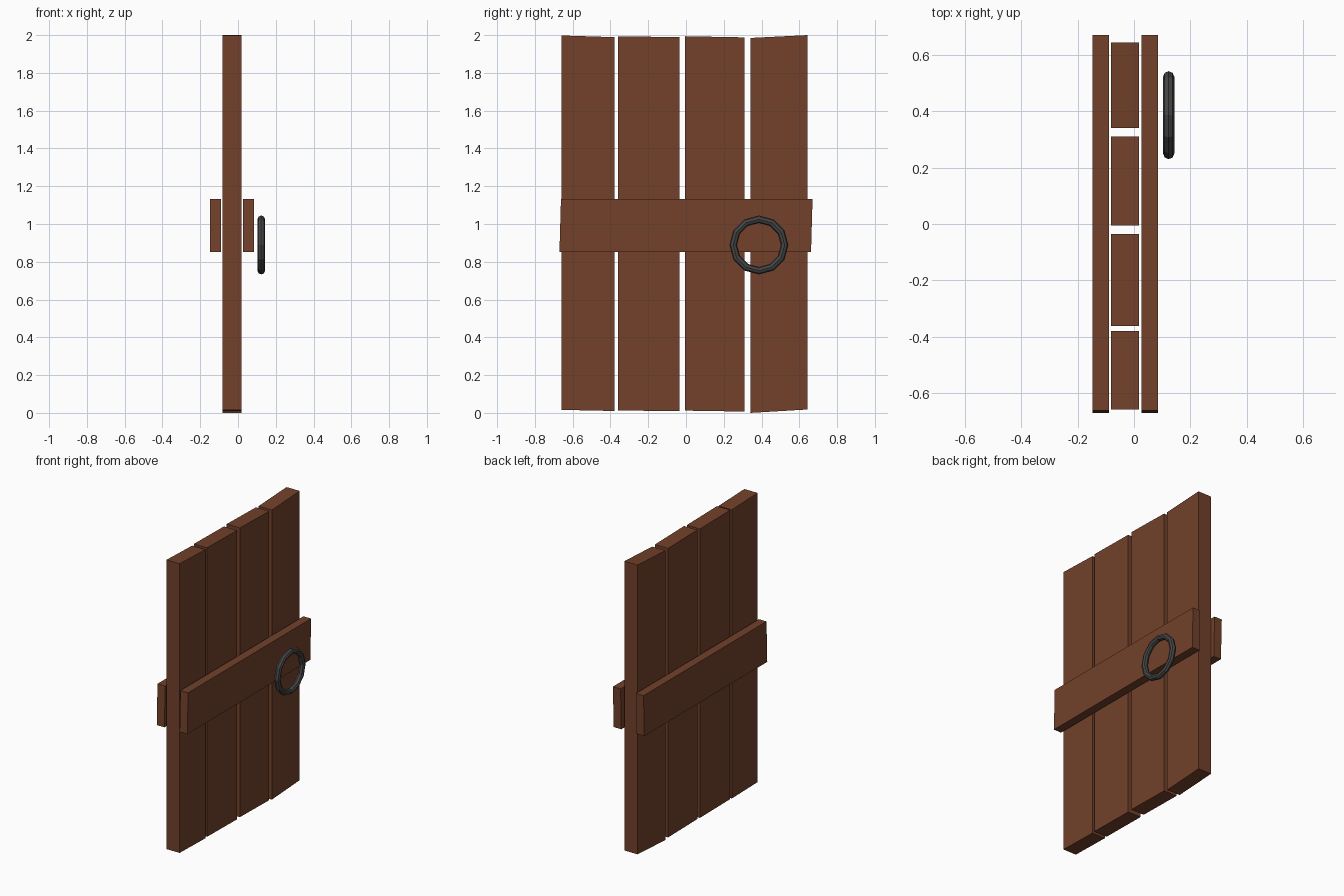
import bpy, bmesh, math

if "Cube" in bpy.data.objects:
    bpy.data.objects.remove(bpy.data.objects["Cube"])


def material(name, rgb):
    m = bpy.data.materials.new(name)
    m.diffuse_color = (*rgb, 1)
    m.use_nodes = True
    m.node_tree.nodes["Principled BSDF"].inputs["Base Color"].default_value = m.diffuse_color
    return m


wood = material("wood", (0.17, 0.053, 0.023))
iron = material("iron", (0.06, 0.06, 0.06))


def board(name, outline, x0, x1):
    """Extrude a (y, z) outline along x."""
    bm = bmesh.new()
    face = bm.faces.new([bm.verts.new((x0, y, z)) for y, z in outline])
    ext = bmesh.ops.extrude_face_region(bm, geom=[face])
    moved = [v for v in ext["geom"] if isinstance(v, bmesh.types.BMVert)]
    bmesh.ops.translate(bm, verts=moved, vec=(x1 - x0, 0, 0))
    bmesh.ops.recalc_face_normals(bm, faces=bm.faces)
    mesh = bpy.data.meshes.new(name)
    bm.to_mesh(mesh)
    bm.free()
    mesh.materials.append(wood)
    ob = bpy.data.objects.new(name, mesh)
    bpy.context.collection.objects.link(ob)
    return ob


# Upright planks: y range, bottom z (left, right), top z (left, right)
planks = [
    (-0.658, -0.379, 0.016, 0.010, 1.998, 1.989),
    (-0.361, -0.035, 0.013, 0.009, 1.994, 1.989),
    (-0.005, 0.311, 0.012, 0.007, 1.994, 1.988),
    (0.341, 0.643, 0.000, 0.018, 1.985, 2.000),
]
for i, (y0, y1, b0, b1, t0, t1) in enumerate(planks, 1):
    board(f"door_plank_{i}", [(y0, b0), (y1, b1), (y1, t1), (y0, t0)], -0.082, 0.018)

# Slightly skewed cross bars on both faces
bar = [(-0.67, 0.853), (0.662, 0.853), (0.67, 1.133), (-0.662, 1.133)]
board("cross_bar_front", bar, 0.027, 0.085)
board("cross_bar_back", bar, -0.147, -0.089)

# Ring handle
bpy.ops.mesh.primitive_torus_add(
    major_segments=12, minor_segments=8, major_radius=0.136, minor_radius=0.02,
    location=(0.123, 0.386, 0.889), rotation=(0, math.pi / 2, 0))
ring = bpy.context.object
ring.name = "ring_handle"
ring.data.materials.append(iron)
ring.data.shade_flat()
